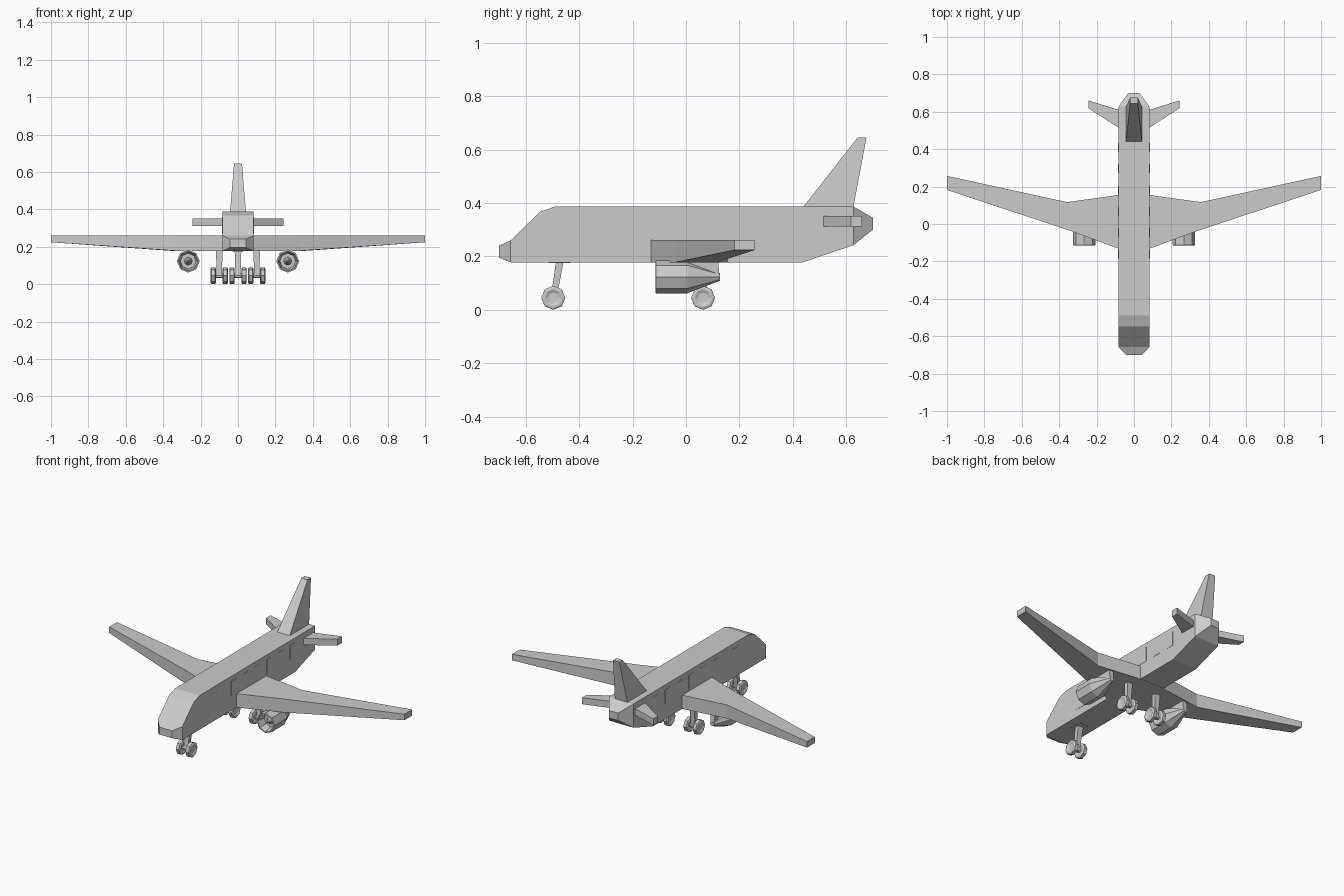
import bpy, bmesh, math
from mathutils import Vector

if "Cube" in bpy.data.objects:
    bpy.data.objects.remove(bpy.data.objects["Cube"])


def loft(name, rings):
    """Skin a list of equal-length rings and cap both ends."""
    bm = bmesh.new()
    loops = [[bm.verts.new(p) for p in r] for r in rings]
    n = len(loops[0])
    for a, b in zip(loops, loops[1:]):
        for i in range(n):
            j = (i + 1) % n
            bm.faces.new((a[i], a[j], b[j], b[i]))
    bm.faces.new(loops[0])
    bm.faces.new(loops[-1])
    bmesh.ops.recalc_face_normals(bm, faces=bm.faces)
    me = bpy.data.meshes.new(name)
    bm.to_mesh(me)
    bm.free()
    ob = bpy.data.objects.new(name, me)
    bpy.context.collection.objects.link(ob)
    return ob


def rect_y(y, hw, z0, z1, cx=0):
    return [(cx - hw, y, z0), (cx + hw, y, z0), (cx + hw, y, z1), (cx - hw, y, z1)]


def rect_z(z, cx, hw, y0, y1):
    return [(cx - hw, y0, z), (cx + hw, y0, z), (cx + hw, y1, z), (cx - hw, y1, z)]


def octagon(axis, t, r, a, b):
    """Octagon across 'axis' at position t; a is the other level axis, b is z."""
    pts = []
    for k in range(8):
        u = a + r * math.cos(k * math.pi / 4)
        z = b + r * math.sin(k * math.pi / 4)
        pts.append((t, u, z) if axis == 'x' else (u, t, z))
    return pts


# Fuselage: square sections from nose tip to tail cone
loft("fuselage", [rect_y(*s) for s in (
    (-0.70, 0.043, 0.195, 0.24), (-0.657, 0.083, 0.178, 0.26),
    (-0.547, 0.083, 0.178, 0.367), (-0.49, 0.083, 0.178, 0.387),
    (0.437, 0.083, 0.178, 0.387), (0.627, 0.083, 0.242, 0.387),
    (0.70, 0.03, 0.30, 0.345))])

# Main wing: one slab, tip to tip
half = [(1.0, 1.0, 0.182, 0.257, 0.224), (0.33, 0.358, -0.04, 0.117, 0.178),
        (0.083, 0.083, -0.132, 0.155, 0.177)]


def wing_section(s, side):
    x_lead, x_trail, y0, y1, z0 = s
    return [(side * x_lead, y0, z0), (side * x_trail, y1, z0),
            (side * x_trail, y1, 0.261), (side * x_lead, y0, 0.261)]


loft("main_wing", [wing_section(s, 1) for s in half]
     + [wing_section(s, -1) for s in reversed(half)])

# Vertical tail fin
loft("tail_fin", [rect_z(0.37, 0, 0.043, 0.423, 0.624),
                  rect_z(0.386, 0, 0.043, 0.437, 0.627)])
fin = bpy.data.objects["tail_fin"]
bpy.data.objects.remove(fin)
loft("tail_fin", [rect_z(0.38, 0, 0.043, 0.435, 0.626),
                  rect_z(0.646, 0, 0.021, 0.643, 0.676)])


def wheel(name, x, y):
    # Tyre with a shallow hub recess on both faces
    w, r, z = 0.014, 0.045, 0.045
    loft(name, [octagon('x', x + dx, rr, y, z) for dx, rr in (
        (-w + 0.005, 0.02), (-w, 0.031), (-w, 0.037), (-w + 0.004, r),
        (w - 0.004, r), (w, 0.037), (w, 0.031), (w - 0.005, 0.02))])


def gear(name, x, y, y_top):
    # Strut, axle and two wheels
    loft(name + "_strut", [rect_z(0.035, x, 0.013, y - 0.011, y + 0.011),
                           rect_z(0.185, x, 0.018, y_top - 0.014, y_top + 0.014)])
    loft(name + "_axle", [octagon('x', x + d, 0.012, y, 0.045) for d in (-0.03, 0.03)])
    for d, tag in ((-0.032, "left"), (0.032, "right")):
        wheel(f"{name}_wheel_{tag}", x + d, y)


gear("nose_gear", 0, -0.497, -0.472)
loft("nose_gear_mount", [rect_z(z, 0, 0.03, -0.515, -0.432) for z in (0.175, 0.182)])

for side, tag in ((1, "right"), (-1, "left")):
    # Horizontal stabiliser
    loft("stabiliser_" + tag, [
        [(side * x, y0, 0.312), (side * x, y1, 0.312),
         (side * x, y1, 0.352), (side * x, y0, 0.352)]
        for x, y0, y1 in ((0.075, 0.51, 0.608), (0.242, 0.618, 0.66))])

    # Jet engine: recessed intake with a spinner, tapered to the rear
    cx, cz = side * 0.266, 0.123
    loft("engine_" + tag, [octagon('y', y, r, cx, cz) for y, r in (
        (-0.10, 0.003), (-0.065, 0.022), (-0.065, 0.042), (-0.115, 0.053),
        (-0.113, 0.061), (0.005, 0.061), (0.127, 0.014))])
    # Engine pylon
    loft("engine_pylon_" + tag, [rect_z(0.12, cx, 0.012, -0.05, 0.126),
                                 rect_z(0.185, cx, 0.015, -0.05, 0.12)])

    gear("main_gear_" + tag, side * 0.1, 0.064, 0.072)

    # Cabin windows and door: thin panels on the fuselage sides
    for i in range(6):
        y = -0.16 + i * 0.114
        loft(f"window_{tag}_{i + 1}", [rect_y(y + d, 0.0015, 0.27, 0.358, side * 0.083)
                                       for d in (-0.024, 0.024)])
    loft("door_" + tag, [rect_y(y, 0.001, 0.225, 0.355, side * 0.083)
                         for y in (-0.40, -0.32)])
